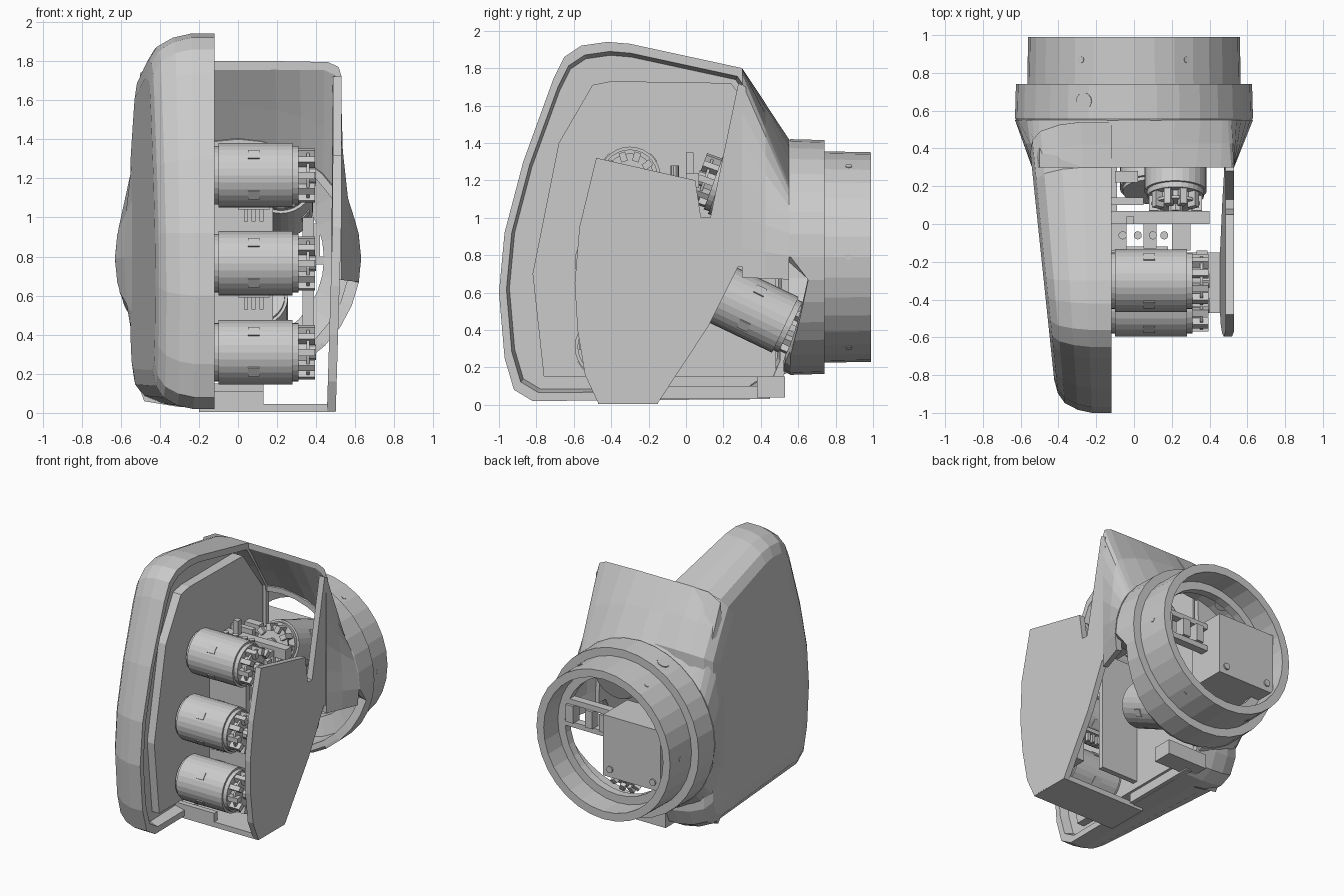
import bpy, bmesh
from math import sin, cos, pi, radians, degrees
from mathutils import Matrix, Vector

if "Cube" in bpy.data.objects:
    bpy.data.objects.remove(bpy.data.objects["Cube"])

I = Matrix.Identity(4)


def finish(name, bm):
    bmesh.ops.recalc_face_normals(bm, faces=bm.faces)
    me = bpy.data.meshes.new(name)
    bm.to_mesh(me)
    bm.free()
    ob = bpy.data.objects.new(name, me)
    bpy.context.collection.objects.link(ob)
    return ob


def loft(name, rings, closed=True, wrap=False, cap=False):
    bm = bmesh.new()
    vs = [[bm.verts.new(p) for p in r] for r in rings]
    n, m = len(rings[0]), len(rings)
    for i in range(m if wrap else m - 1):
        a, b = vs[i], vs[(i + 1) % m]
        for j in range(n if closed else n - 1):
            k = (j + 1) % n
            bm.faces.new((a[j], a[k], b[k], b[j]))
    if cap:
        bm.faces.new(vs[0])
        bm.faces.new(vs[-1])
    elif wrap and not closed:
        bm.faces.new([r[0] for r in vs])
        bm.faces.new([r[-1] for r in vs])
    return finish(name, bm)


def add_box(bm, lo, hi, M=I):
    lo, hi = Vector(lo), Vector(hi)
    bmesh.ops.create_cube(bm, size=1, matrix=M @ Matrix.Translation((lo + hi) / 2)
                          @ Matrix.Diagonal((*(hi - lo), 1)))


def add_cyl(bm, r, z0, z1, M=I, seg=28):
    bmesh.ops.create_cone(bm, cap_ends=True, segments=seg, radius1=r, radius2=r,
                          depth=z1 - z0, matrix=M @ Matrix.Translation((0, 0, (z0 + z1) / 2)))


def frame(origin, axis, front):
    z = Vector(axis).normalized()
    x = Vector(front)
    y = z.cross(x)
    return Matrix.Translation(origin) @ Matrix((x, y, z)).transposed().to_4x4()


def boxes(name, *pairs):
    bm = bmesh.new()
    for lo, hi in pairs:
        add_box(bm, lo, hi)
    return finish(name, bm)


# Left shell: side outline (y, z) lofted outward, with a recessed rim
outline = [(-.82, .02), (-.92, .08), (-.97, .25), (-1, .6), (-.97, .92), (-.87, 1.3),
           (-.71, 1.74), (-.65, 1.86), (-.56, 1.92), (-.42, 1.94), (-.3, 1.93), (.3, 1.8),
           (.42, 1.62), (.54, 1.42), (.55, .8), (.54, .2), (.49, .08), (.4, .03)]


def shell_ring(depth, s):
    pts = []
    for y, z in outline:
        y, z = -.2 + (y + .2) * s, .92 + (z - .92) * s
        back = -.42 - .105 * (y + .85)
        pts.append((-.12 + (back + .12) * depth, y, z))
    return pts


loft("left_shell", [shell_ring(.22, .93), shell_ring(0, .95), shell_ring(0, 1),
                    shell_ring(.36, 1), shell_ring(.62, .98), shell_ring(.85, .935),
                    shell_ring(.96, .87), shell_ring(1, .78)], cap=True)

# Raised inner panel in the shell
panel = [(-.76, .15), (-.82, .7), (-.68, 1.4), (-.5, 1.71), (-.4, 1.73), (.24, 1.72),
         (.48, 1.4), (.48, .15)]
loft("inner_panel", [[(x, y, z) for y, z in panel] for x in (-.22, -.128)], cap=True)

# Right side plate, leaning slightly inward at the bottom
plate = [(-.48, 1.32), (.05, 1.2), (.08, 1.0), (.13, 1.0), (.28, 1.72), (.32, 1.7),
         (.36, .74), (.28, .74), (.12, .42), (-.15, .01), (-.47, .01), (-.54, .16),
         (-.58, .4), (-.595, .65), (-.57, .95)]
loft("right_plate", [[(x - .03 * (1 - min(z, 1)), y, z) for y, z in plate]
                     for x in (.485, .53)], cap=True)

# Wrist funnel: rounded box section whose corners run back onto a circle,
# as runs of ((x, z), angle on circle); open at the lower right
CZ = .79
runs = [((.53, .68), -11), ((.53, 1.0), 12), ((.53, 1.4), 26), ((.53, 1.72), 35),
        ((.515, 1.77), 38), ((.46, 1.795), 42), ((.2, 1.8), 70), ((-.2, 1.8), 110),
        ((-.4, 1.795), 134), ((-.5, 1.74), 143), ((-.53, 1.4), 154), ((-.54, .8), 180),
        ((-.53, .2), 212), ((-.48, .06), 222), ((-.3, .03), 241), ((-.14, .03), 257)]


def funnel_ring(t, thick):
    pts = []
    for (p, a), (q, b) in zip(runs, runs[1:] + [runs[-1]]):
        for f in (0, .5):
            ang = radians(a + (b - a) * f)
            x = (p[0] + (q[0] - p[0]) * f) * (1 - t) + .63 * cos(ang) * t
            z = (p[1] + (q[1] - p[1]) * f) * (1 - t) + (CZ + .63 * sin(ang)) * t
            v = Vector((x, 0, z - CZ))
            v *= 1 - thick / v.length
            pts.append((v.x, .3 + .25 * t, v.z + CZ))
    return pts[:-1]


loft("wrist_funnel", [funnel_ring(t, w) for t, w in
                      ((0, 0), (.5, 0), (1, 0), (1, .05), (.5, .045), (0, .045))],
     closed=False, wrap=True)

# Wrist band and collar, turned around the y axis; band is cut back at lower right
prof = [(.61, .52), (.63, .56), (.625, .74), (.565, .74), (.56, .99), (.5, .99),
        (.5, .82), (.44, .82), (.44, .76), (.57, .72), (.57, .52)]
rings = []
for k in range(32):
    a = 2 * pi * k / 32 - pi
    d = degrees(a)
    front = .52 + .14 * (d + 72) / 64 if -72 < d < -8 else 0
    rings.append([(r * cos(a), max(y, front), CZ + r * sin(a)) for r, y in prof])
loft("wrist_collar", rings, wrap=True)

# Collar screws and oval plugs
bm = bmesh.new()
for k in range(6):
    d = (cos(k * pi / 3), 0, sin(k * pi / 3))
    add_cyl(bm, .018, .5, .564, frame((0, .87, CZ), d, (0, 1, 0)), 8)
finish("collar_screws", bm)
bm = bmesh.new()
add_cyl(bm, .045, .55, .63, frame((0, .65, CZ), (-.42, 0, .9), (0, 1, 0)), 14)
add_cyl(bm, .035, -.05, .015, frame((-.45, .36, 1.58), (-.7, .5, .5),
                                   Vector((.5, .7, 0)).normalized()), 14)
finish("oval_plugs", bm)

# Bottom bridge, rear sill and inner lip joining shell and plate
boxes("bottom_frame", ((-.2, -.47, .005), (.5, -.15, .045)),
      ((-.2, .38, .04), (.13, .53, .15)), ((-.2, -.47, .04), (.13, -.43, .11)),
      ((-.14, -.15, .03), (-.09, .45, .1)))


# Motors: can, end cover, collar, toothed gear head and side tabs
def motor(name, start, axis, front):
    M = frame(start, axis, front)
    bm = bmesh.new()
    add_cyl(bm, .15, 0, .03, M)
    add_cyl(bm, .165, .02, .4, M)
    add_cyl(bm, .15, .4, .43, M)
    add_cyl(bm, .1, .43, .47, M, 18)
    add_cyl(bm, .13, .47, .485, M, 18)
    add_cyl(bm, .04, .485, .52, M, 10)
    for k in range(10):
        R = M @ Matrix.Rotation(k * pi / 5, 4, 'Z')
        add_box(bm, (.09, -.018, .43), (.14, .018, .515), R)
    for a in (-40, 37, 140, 220):
        R = M @ Matrix.Rotation(radians(a), 4, 'Z')
        add_box(bm, (.15, -.027, .17), (.169, .027, .23), R)
    finish(name, bm)


for name, y, z in (("upper", -.3, 1.215), ("middle", -.43, .765), ("lower", -.43, .31)):
    motor(name + "_finger_motor", (-.12, y, z), (1, 0, 0), (0, -1, 0))
motor("tilted_motor", (.09, .17, .6), (0, .9, -.43), (1, 0, 0))
motor("rear_motor", (.22, .55, 1.04), (0, -.94, .34), (1, 0, 0))

# Motor brackets and spine
boxes("motor_bracket", ((-.13, 0, 1.16), (.4, .07, 1.24)), ((-.13, -.14, 1.17), (-.04, 0, 1.21)),
      ((.2, -.14, 1.17), (.3, 0, 1.21)), ((-.13, -.16, .2), (.18, -.12, 1.1)),
      ((.05, -.13, 1.1), (.12, .02, 1.2)), ((-.04, 0, 1.24), (.0, .04, 1.35)),
      ((-.13, .1, 1.2), (.05, .14, 1.26)), ((-.1, .22, 1.18), (.02, .28, 1.24)),
      ((.33, -.25, .2), (.39, -.14, 1.0)))

# Connector pin rows between motors
bm = bmesh.new()
for y, z in ((-.2, 1.02), (-.35, .57)):
    add_box(bm, (0, y - .03, z + .02), (.16, y + .03, z + .05))
    for k in range(3):
        x = .04 + .04 * k
        add_box(bm, (x - .01, y - .015, z - .04), (x + .01, y + .015, z + .03))
for x in (-.06, .02, .1, .16):
    add_cyl(bm, .022, 0, .09, frame((x, -.06, 1.19), (0, 0, 1), (1, 0, 0)), 10)
finish("connector_pins", bm)

# Wrist electronics box, with corner bolts, and struts beside it
bm = bmesh.new()
add_box(bm, (-.45, .66, .54), (.03, .95, 1.0))
for x in (-.39, -.03):
    add_cyl(bm, .025, 0, .012, frame((x, .95, .6), (0, 1, 0), (1, 0, 0)), 10)
finish("wrist_box", bm)
boxes("wrist_struts", ((-.45, .76, .76), (.46, .82, .8)), ((-.45, .76, .93), (.46, .82, .97)),
      ((.08, .76, .8), (.14, .84, .93)), ((.2, .76, .8), (.26, .84, .93)),
      ((.36, .76, .8), (.42, .84, .93)))
